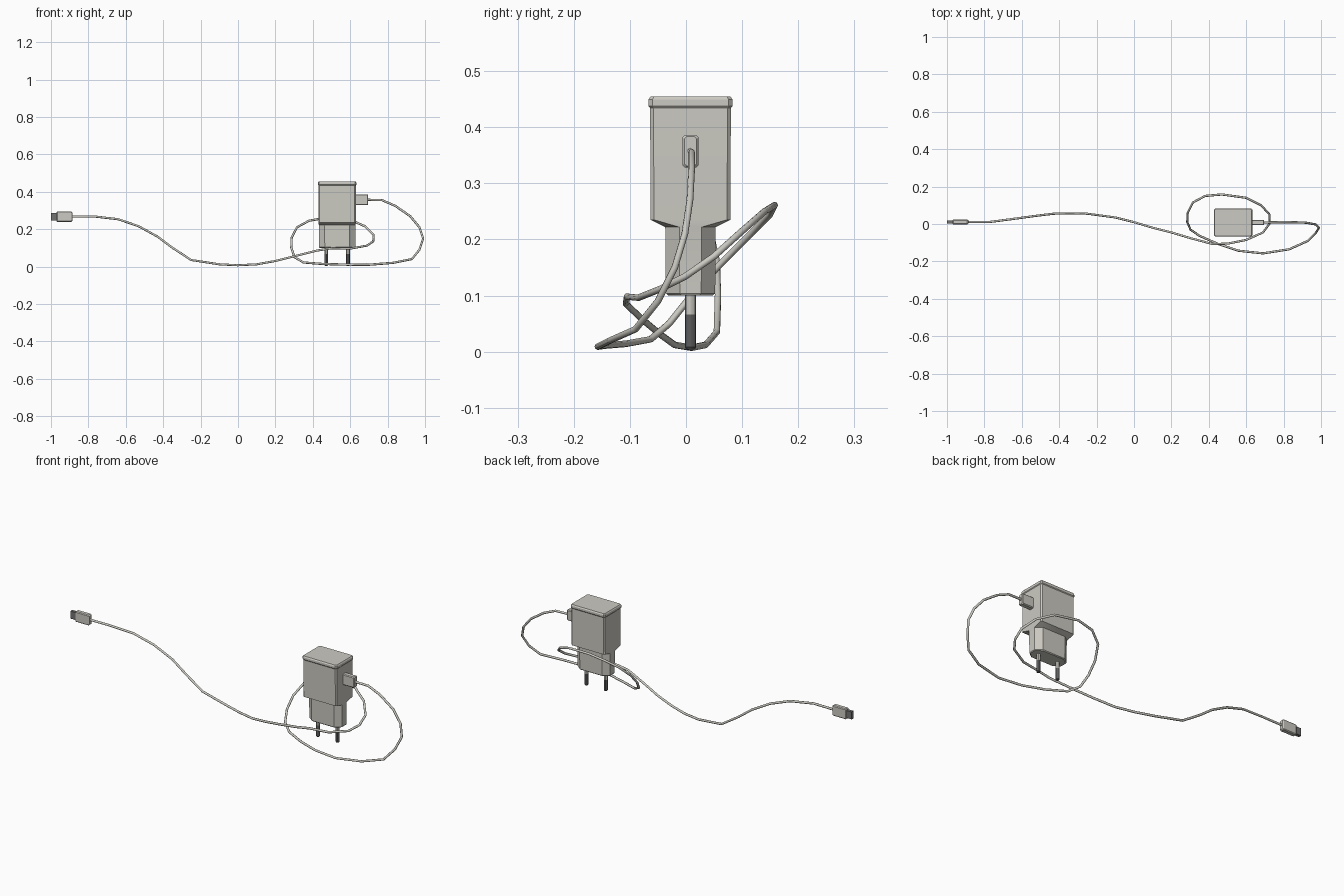
import bpy, bmesh, math
from mathutils import Vector


def material(name, rgb):
    m = bpy.data.materials.new(name)
    m.diffuse_color = (*rgb, 1)
    return m


SHELL = material("warm_white_plastic", (0.60, 0.59, 0.54))
METAL = material("dark_metal", (0.11, 0.11, 0.11))
STEEL = material("plug_steel", (0.17, 0.17, 0.17))


def finish(name, bm, mat):
    bmesh.ops.recalc_face_normals(bm, faces=bm.faces)
    me = bpy.data.meshes.new(name)
    bm.to_mesh(me)
    bm.free()
    me.materials.append(mat)
    ob = bpy.data.objects.new(name, me)
    bpy.context.collection.objects.link(ob)
    bpy.ops.object.select_all(action='DESELECT')
    ob.select_set(True)
    bpy.context.view_layer.objects.active = ob
    bpy.ops.object.shade_smooth_by_angle(angle=math.radians(30))
    return ob


def loft(name, rings, mat):
    """Skin a list of equal-length point rings and cap both ends."""
    bm = bmesh.new()
    loops = [[bm.verts.new(p) for p in r] for r in rings]
    n = len(loops[0])
    for a, b in zip(loops, loops[1:]):
        for i in range(n):
            j = (i + 1) % n
            bm.faces.new((a[i], a[j], b[j], b[i]))
    bm.faces.new(loops[0])
    bm.faces.new(loops[-1])
    return finish(name, bm, mat)


def octagon(hx, hy, cx, cy):
    """Rectangle with cut corners."""
    return [(hx, -hy + cy), (hx, hy - cy), (hx - cx, hy), (-hx + cx, hy),
            (-hx, hy - cy), (-hx, -hy + cy), (-hx + cx, -hy), (hx - cx, -hy)]


def level_z(cx, cy, rows):
    return [[(cx + x, cy + y, z) for x, y in octagon(*o)] for z, *o in rows]


def level_x(cy, cz, rows):
    return [[(x, cy + u, cz + v) for u, v in octagon(*o)] for x, *o in rows]


# charger body: cut-corner lower block, shoulder, box and lid rim
loft("charger_body", level_z(0.53, 0.008, [
    (0.100, 0.094, 0.040, 0.030, 0.024),
    (0.104, 0.097, 0.044, 0.031, 0.025),
    (0.222, 0.098, 0.045, 0.031, 0.025),
    (0.235, 0.100, 0.071, 0.006, 0.006),
    (0.434, 0.100, 0.072, 0.006, 0.006),
    (0.438, 0.103, 0.075, 0.007, 0.007),
    (0.449, 0.103, 0.075, 0.007, 0.007),
    (0.455, 0.099, 0.071, 0.006, 0.006)]), SHELL)


# round contact pins: insulated sleeve and metal tip
def pin(name, x, rows, mat):
    loft(name, [[(x + r * math.cos(i * math.tau / 12),
                  0.008 + r * math.sin(i * math.tau / 12), z)
                 for i in range(12)] for z, r in rows], mat)


for side, x in (("left", 0.472), ("right", 0.588)):
    pin(side + "_pin_sleeve", x, [(0.066, 0.0095), (0.105, 0.0095)], SHELL)
    pin(side + "_pin_tip", x, [(0.004, 0.007), (0.008, 0.010), (0.066, 0.010)], METAL)

# block where the cable leaves the charger
loft("cable_outlet", level_x(0.008, 0.357, [
    (0.625, 0.014, 0.029, 0.004, 0.004),
    (0.692, 0.014, 0.029, 0.004, 0.004),
    (0.696, 0.011, 0.026, 0.004, 0.004)]), SHELL)

# grip of the plug at the far end
loft("plug_grip", level_x(0.011, 0.267, [
    (-0.970, 0.010, 0.025, 0.003, 0.003),
    (-0.966, 0.013, 0.028, 0.004, 0.004),
    (-0.892, 0.013, 0.028, 0.004, 0.004),
    (-0.886, 0.009, 0.023, 0.003, 0.003)]), SHELL)

# hollow steel shell of the plug with a tongue inside
loft("plug_shell", level_x(0.011, 0.267, [
    (-0.966, 0.0085, 0.0205, 0.001, 0.001),
    (-1.000, 0.0085, 0.0205, 0.001, 0.001),
    (-1.000, 0.0070, 0.0190, 0.001, 0.001),
    (-0.972, 0.0070, 0.0190, 0.001, 0.001)]), STEEL)
loft("plug_tongue", level_x(0.0145, 0.267, [
    (-0.970, 0.003, 0.0185, 0.0005, 0.0005),
    (-0.997, 0.003, 0.0185, 0.0005, 0.0005)]), METAL)

# cable: looped once round the charger, then trailing to the plug
path = [(0.69, .008, .357), (0.77, .010, .355), (0.84, .010, .325), (0.92, .007, .27),
        (0.97, -.002, .21), (0.99, -.02, .15), (0.97, -.05, .09), (0.93, -.09, .04),
        (0.83, -.135, .02), (0.69, -.157, .009), (0.56, -.143, .011), (0.45, -.107, .014),
        (0.35, -.063, .022), (0.302, -.030, .050), (0.285, .01, .10), (0.287, .06, .155),
        (0.315, .115, .21), (0.38, .15, .245), (0.47, .158, .261), (0.60, .14, .25),
        (0.68, .10, .215), (0.725, .05, .17), (0.723, 0, .135), (0.69, -.045, .112),
        (0.60, -.085, .096), (0.50, -.105, .098), (0.42, -.107, .085), (0.30, -.075, .055),
        (0.20, -.045, .030), (0.10, -.02, .012), (0, .01, .007), (-0.10, .035, .012),
        (-0.25, .055, .035), (-0.35, .057, .10), (-0.43, .055, .16), (-0.53, .043, .215),
        (-0.64, .028, .253), (-0.77, .011, .268), (-0.89, .011, .267)]
curve = bpy.data.curves.new("cable", 'CURVE')
curve.dimensions = '3D'
curve.bevel_depth = 0.006
curve.bevel_resolution = 2
curve.use_fill_caps = True
spline = curve.splines.new('POLY')
spline.points.add(len(path) - 1)
for pt, co in zip(spline.points, path):
    pt.co = (*co, 1)
spline.use_smooth = True
curve.materials.append(SHELL)
cable = bpy.data.objects.new("cable", curve)
bpy.context.collection.objects.link(cable)
